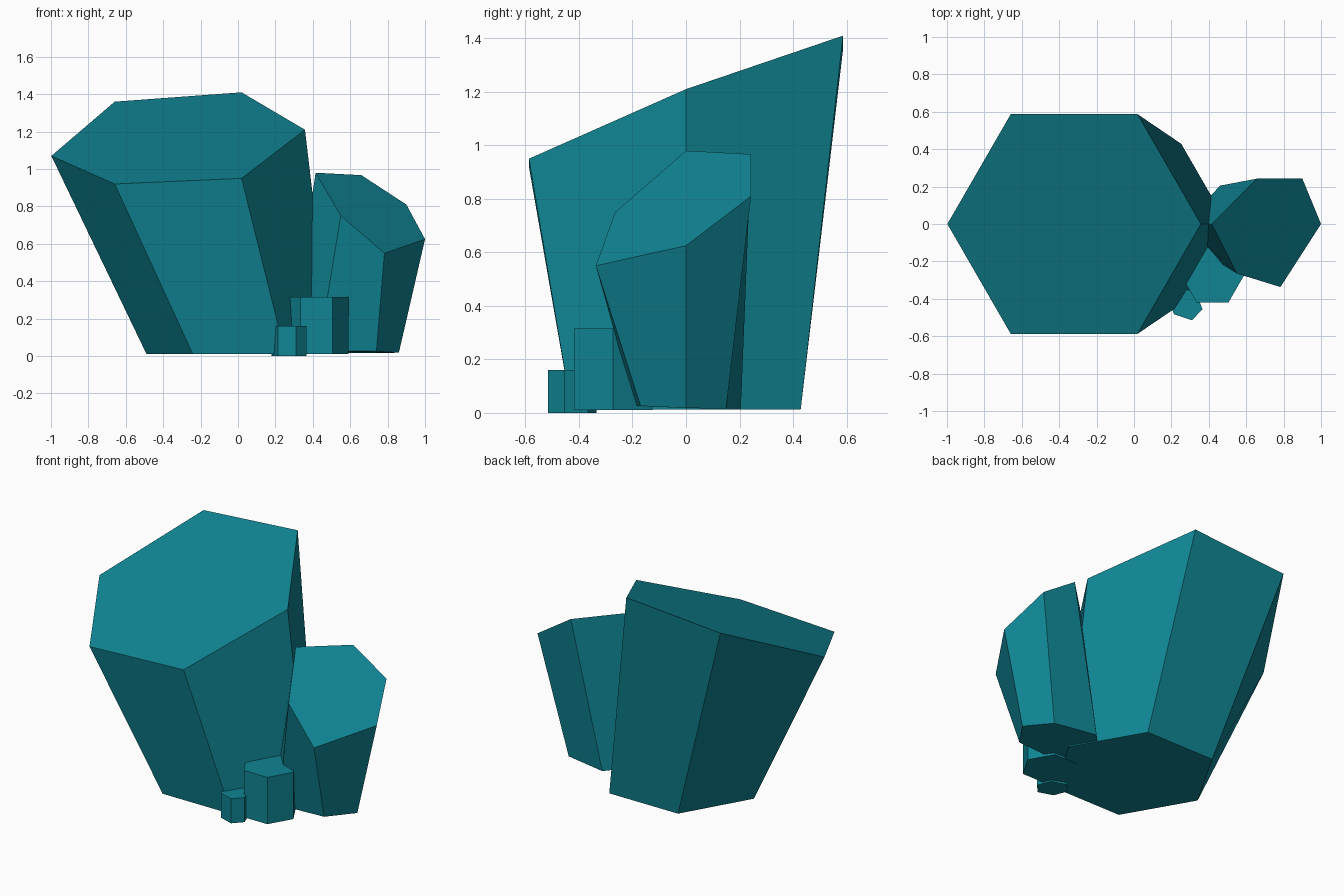
import bpy, bmesh, math

if "Cube" in bpy.data.objects:
    bpy.data.objects.remove(bpy.data.objects["Cube"])

teal = bpy.data.materials.new("crystal teal")
teal.diffuse_color = (0.005, 0.235, 0.296, 1)
teal.use_nodes = True
teal.node_tree.nodes["Principled BSDF"].inputs["Base Color"].default_value = teal.diffuse_color


def crystal(name, bottom, top):
    """Six-sided crystal lofted between two rings of (x, y, z) points."""
    bm = bmesh.new()
    lo = [bm.verts.new(p) for p in bottom]
    hi = [bm.verts.new(p) for p in top]
    n = len(lo)
    bm.faces.new(lo[::-1])
    bm.faces.new(hi)
    for i in range(n):
        j = (i + 1) % n
        bm.faces.new((lo[i], lo[j], hi[j], hi[i]))
    bmesh.ops.recalc_face_normals(bm, faces=bm.faces)
    mesh = bpy.data.meshes.new(name)
    bm.to_mesh(mesh)
    bm.free()
    mesh.materials.append(teal)
    ob = bpy.data.objects.new(name, mesh)
    bpy.context.collection.objects.link(ob)


def hexagon(x, y, r, heights):
    """Regular ring, counter-clockwise from +x, with one height per corner."""
    return [(x + r * math.cos(i * math.pi / 3), y + r * math.sin(i * math.pi / 3), z)
            for i, z in enumerate(heights)]


# Large crystal: regular base flaring to a slanted top
crystal("large_crystal",
        hexagon(0.005, 0, 0.495, [0.012] * 6),
        hexagon(-0.32, 0, 0.678, [1.21, 1.41, 1.36, 1.07, 0.92, 0.95]))

# Medium crystal: irregular, leaning right, steep slanted top
crystal("medium_crystal",
        [(0.86, 0, 0.018), (0.74, 0.15, 0.016), (0.46, 0.205, 0.016),
         (0.27, 0, 0.02), (0.43, -0.19, 0.026), (0.74, -0.17, 0.026)],
        [(1.0, 0, 0.625), (0.90, 0.243, 0.81), (0.66, 0.243, 0.967),
         (0.415, 0, 0.98), (0.55, -0.265, 0.75), (0.783, -0.337, 0.55)])

# Small crystal: straight prism
crystal("small_crystal",
        hexagon(0.42, -0.272, 0.17, [0.01] * 6),
        hexagon(0.42, -0.272, 0.17, [0.315] * 6))

# Tiny crystal: straight prism with point-symmetric section
half = [(0.093, -0.03), (0.037, -0.09), (-0.059, -0.058)]
ring = half + [(-x, -y) for x, y in half]
crystal("tiny_crystal",
        [(0.273 + x, -0.425 + y, 0) for x, y in ring],
        [(0.273 + x, -0.425 + y, 0.16) for x, y in ring])
